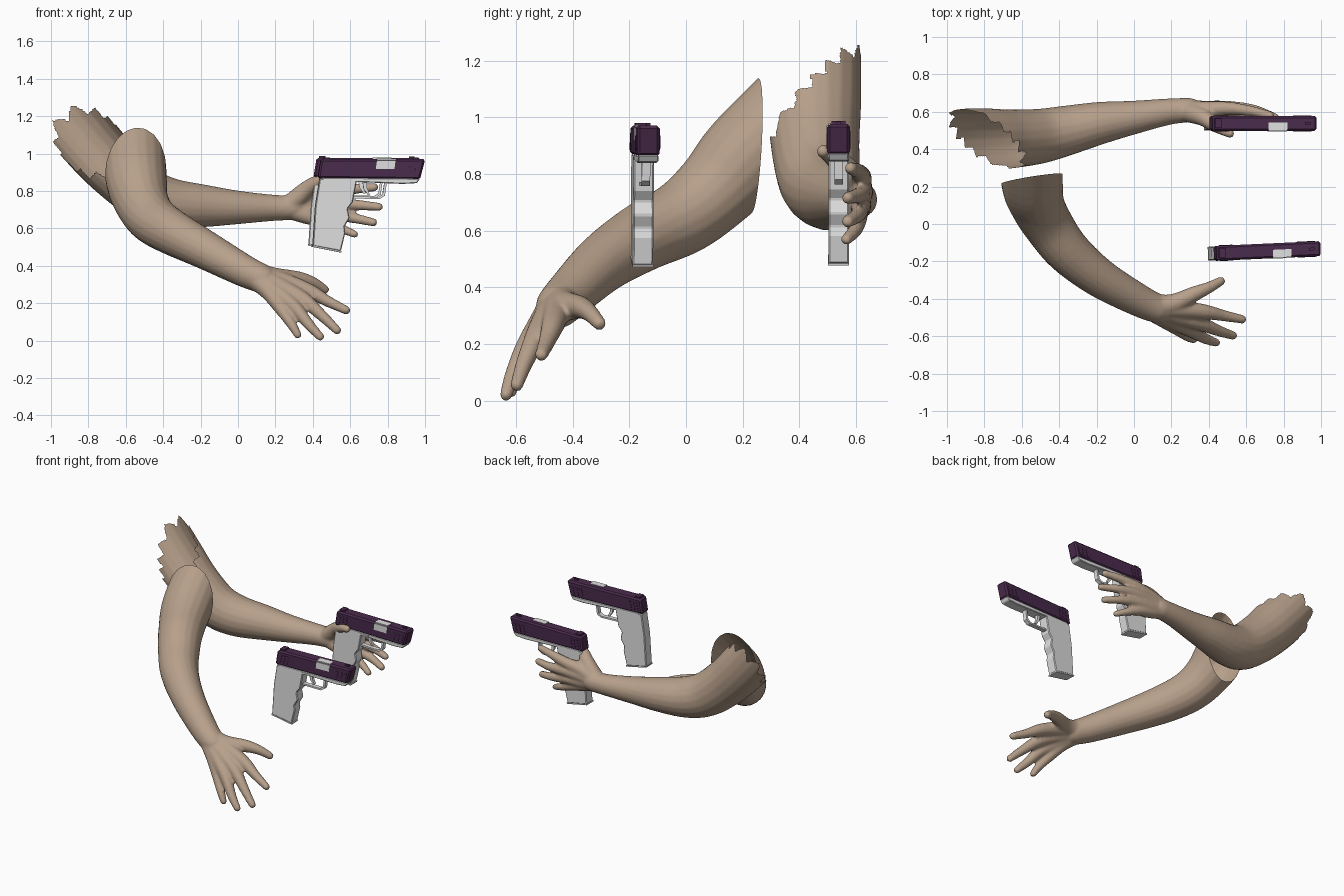
import bpy, bmesh, math
from mathutils import Vector, Matrix

if "Cube" in bpy.data.objects:
    bpy.data.objects.remove(bpy.data.objects["Cube"])


def material(name, rgb):
    m = bpy.data.materials.new(name)
    m.diffuse_color = (*rgb, 1)
    m.use_nodes = True
    m.node_tree.nodes["Principled BSDF"].inputs["Base Color"].default_value = m.diffuse_color
    return m


SKIN = material("skin", (0.475, 0.352, 0.258))
PURPLE = material("dark purple", (0.068, 0.024, 0.073))
GREY = material("light grey", (0.75, 0.75, 0.75))


def make_object(name, bm, mat):
    bmesh.ops.recalc_face_normals(bm, faces=bm.faces[:])
    me = bpy.data.meshes.new(name)
    bm.to_mesh(me)
    bm.free()
    me.materials.append(mat)
    ob = bpy.data.objects.new(name, me)
    bpy.context.collection.objects.link(ob)
    return ob


# ---------- arms: round limbs fused into one smooth skin ----------
def smooth_path(pts, sub=5):
    p = [Vector(q) for q in pts]
    p = [2 * p[0] - p[1]] + p + [2 * p[-1] - p[-2]]
    out = []
    for i in range(1, len(p) - 2):
        a, b, c, d = p[i - 1:i + 3]
        for k in range(sub):
            t = k / sub
            out.append(0.5 * (2 * b + (c - a) * t + (2 * a - 5 * b + 4 * c - d) * t * t
                              + (3 * b - a - 3 * c + d) * t ** 3))
    return out + [p[-2]]


def limb(bm, pts, sides=20):
    path = smooth_path(pts)
    end, before = path[-1], path[-2]
    step = (end.xyz - before.xyz).normalized()
    for along, scale in ((0.5, 0.85), (0.85, 0.45)):      # rounded tip
        path.append(Vector((*(end.xyz + step * end.w * along), end.w * scale)))
    ref, rings = Vector((0.3, 0.5, 0.8)), []
    for i, q in enumerate(path):
        t = (path[min(i + 1, len(path) - 1)].xyz - path[max(i - 1, 0)].xyz).normalized()
        ref = (ref - t * ref.dot(t)).normalized()
        side = t.cross(ref)
        rings.append([bm.verts.new(q.xyz + q.w * (ref * math.cos(a) + side * math.sin(a)))
                      for a in (2 * math.pi * k / sides for k in range(sides))])
    for r, s in zip(rings, rings[1:]):
        for k in range(sides):
            bm.faces.new((r[k], r[(k + 1) % sides], s[(k + 1) % sides], s[k]))
    bm.faces.new(rings[0][::-1])
    bm.faces.new(rings[-1])


def make_arm(name, limbs, cut_point, cut_normal, jag):
    bm = bmesh.new()
    for pts in limbs:
        limb(bm, pts)
    ob = make_object(name, bm, SKIN)
    rem = ob.modifiers.new("fuse", 'REMESH')
    rem.mode, rem.voxel_size = 'VOXEL', 0.009
    sm = ob.modifiers.new("soften", 'SMOOTH')
    sm.factor, sm.iterations = 0.5, 4
    dg = bpy.context.evaluated_depsgraph_get()
    me = bpy.data.meshes.new_from_object(ob.evaluated_get(dg))
    ob.modifiers.clear()
    ob.data = me
    me.materials.clear()
    me.materials.append(SKIN)
    # open shoulder end, straight or torn
    bm = bmesh.new()
    bm.from_mesh(me)
    c, n = Vector(cut_point), Vector(cut_normal).normalized()
    if jag:
        u = n.orthogonal().normalized()
        v = n.cross(u)

        def beyond(f):
            d = f.calc_center_median() - c
            turn = math.atan2(d.dot(v), d.dot(u)) / (2 * math.pi) * 13
            return d.length < 0.6 and d.dot(n) > jag * (4 * abs(turn % 1 - 0.5) - 1)
        bmesh.ops.delete(bm, geom=[f for f in bm.faces if beyond(f)], context='FACES')
    else:
        bmesh.ops.bisect_plane(bm, geom=bm.verts[:] + bm.edges[:] + bm.faces[:],
                               plane_co=c, plane_no=n, clear_outer=True)
    for f in bm.faces:
        f.smooth = True
        f.material_index = 0
    bm.to_mesh(me)
    bm.free()


near_wrist = (0.08, -0.44, 0.35, 0.07)
make_arm("near_arm", [
    [(-.555, .45, 1.10, .165), (-.545, .22, .87, .165), (-.515, .10, .74, .146), (-.455, -.01, .648, .134),
     (-.35, -.15, .578, .122), (-.18, -.29, .488, .105), (.03, -.41, .375, .087), (.13, -.455, .33, .078)],
    [near_wrist, (.20, -.43, .335, .055), (.32, -.375, .33, .041), (.40, -.34, .31, .031), (.465, -.305, .272, .024)],
    [near_wrist, (.24, -.455, .315, .05), (.38, -.47, .265, .04), (.48, -.49, .21, .03), (.58, -.51, .162, .023)],
    [near_wrist, (.22, -.49, .29, .05), (.35, -.53, .22, .04), (.45, -.57, .132, .03), (.53, -.597, .055, .023)],
    [near_wrist, (.19, -.51, .27, .048), (.30, -.567, .182, .038), (.38, -.612, .085, .029), (.44, -.635, .02, .022)],
    [near_wrist, (.16, -.51, .265, .046), (.23, -.56, .17, .035), (.285, -.60, .09, .027), (.32, -.618, .03, .021)],
], (-.55, .24, .87), (-.15, .98, -.05), 0)

far_wrist = (0.26, 0.605, 0.71, 0.056)
make_arm("far_arm", [
    [(-1.06, .45, 1.42, .16), (-.92, .45, 1.22, .168), (-.78, .452, 1.05, .166), (-.65, .455, .91, .157),
     (-.50, .47, .785, .147), (-.36, .50, .735, .134), (-.18, .54, .72, .114), (0, .57, .712, .09),
     (.18, .60, .71, .071), (.30, .61, .71, .065)],
    [far_wrist, (.36, .575, .80, .048), (.42, .535, .845, .038), (.47, .505, .868, .029), (.515, .482, .88, .023)],
    [far_wrist, (.38, .61, .765, .046), (.50, .618, .79, .036), (.62, .605, .81, .028), (.73, .58, .82, .022)],
    [far_wrist, (.38, .615, .73, .045), (.51, .622, .735, .036), (.64, .61, .725, .028), (.755, .57, .715, .022)],
    [far_wrist, (.38, .61, .69, .045), (.49, .615, .68, .035), (.62, .605, .655, .027), (.725, .57, .632, .022)],
    [far_wrist, (.37, .60, .665, .043), (.46, .605, .635, .032), (.55, .595, .60, .025), (.625, .565, .568, .02)],
], (-.78, .45, 1.05), (-.33, -.79, .53), 0.022)


# ---------- pistols: flat profiles (x, z) given a width ----------
def prism(name, profile, y0, y1, mat, place, bevel=0):
    bm = bmesh.new()
    a = [bm.verts.new((x, y0, z)) for x, z in profile]
    b = [bm.verts.new((x, y1, z)) for x, z in profile]
    n = len(profile)
    bm.faces.new(a)
    bm.faces.new(b[::-1])
    for i in range(n):
        bm.faces.new((a[i], b[i], b[(i + 1) % n], a[(i + 1) % n]))
    ob = make_object(name, bm, mat)
    ob.matrix_world = place
    if bevel:
        m = ob.modifiers.new("edge", 'BEVEL')
        m.width, m.segments = bevel, 1
    return ob


def box(x0, x1, z0, z1, lean=0):
    return [(x0, z0), (x1, z0), (x1 + lean, z1), (x0 + lean, z1)]


def make_pistol(tag, place):
    def part(name, profile, y0, y1, mat, bevel=0):
        prism(tag + "_" + name, profile, y0, y1, mat, place, bevel)

    part("slide", [(.425, .868), (.972, .862), (1.0, .970), (.442, .971)], -.04, .04, PURPLE, .01)
    part("frame", [(.445, .872), (.46, .85), (.64, .848), (.88, .838), (.955, .842), (.972, .866)],
         -.036, .036, GREY, .004)
    part("grip", [(.435, .868), (.635, .862), (.612, .74), (.585, .705), (.595, .655), (.568, .61),
                  (.572, .575), (.548, .478), (.398, .506), (.412, .72)], -.036, .036, GREY, .005)
    part("grip_base", [(.396, .51), (.552, .479), (.55, .471), (.395, .502)], -.037, .037, GREY)
    # trigger guard strip and trigger
    part("trigger_guard", [(.60, .772), (.75, .768), (.772, .782), (.782, .845), (.795, .845),
                           (.785, .775), (.757, .757), (.60, .76)], -.015, .015, GREY)
    part("trigger", [(.665, .85), (.69, .85), (.69, .815), (.705, .782), (.695, .778), (.672, .81)],
         -.01, .01, GREY)
    # ejection port plates on the side and top
    part("port_side", box(.735, .835, .918, .964, .006), -.0425, -.038, GREY)
    part("port_top", box(.742, .842, .966, .9725), -.038, .005, GREY)
    # slanted grip ribs at both ends, both sides
    for side, (y0, y1) in {"near": (-.0425, -.039), "far": (.039, .0425)}.items():
        for i in range(3):
            part(f"front_rib_{side}_{i}", box(.873 + .032 * i, .893 + .032 * i, .882, .935, .013), y0, y1, PURPLE)
            part(f"rear_rib_{side}_{i}", box(.455 + .025 * i, .467 + .025 * i, .885, .945, .012), y0, y1, PURPLE)
    # sights and slide catch
    part("rear_sight", box(.455, .49, .966, .980), -.025, .025, PURPLE)
    part("front_sight", box(.935, .965, .966, .979), -.007, .007, PURPLE)
    part("slide_catch", box(.62, .69, .85, .862), -.039, -.034, GREY)


near_place = (Matrix.Translation((.70, -.145, 0)) @ Matrix.Rotation(math.radians(2.6), 4, 'Z')
              @ Matrix.Translation((-.70, 0, 0)))
make_pistol("near_pistol", near_place)
make_pistol("far_pistol", Matrix.Translation((-.022, .538, .006)))
